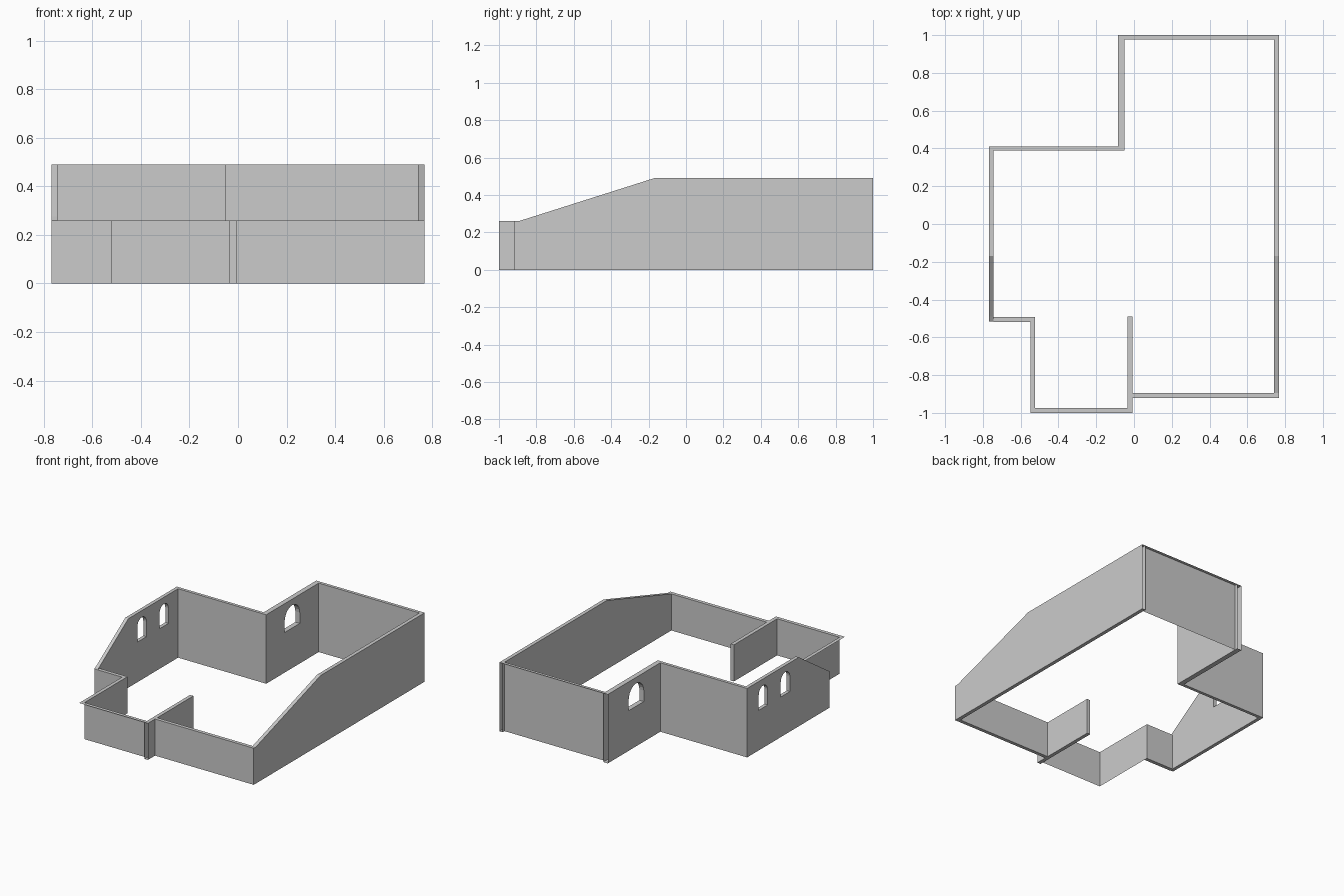
import bpy, bmesh, math
from mathutils import Vector

if "Cube" in bpy.data.objects:
    bpy.data.objects.remove(bpy.data.objects["Cube"])

TALL, LOW = 0.49, 0.26


def make_object(name, bm):
    mesh = bpy.data.meshes.new(name)
    bm.to_mesh(mesh)
    bm.free()
    ob = bpy.data.objects.new(name, mesh)
    bpy.context.collection.objects.link(ob)
    return ob


def prism(name, profile, x0, x1):
    """Extrude a (y, z) profile from x0 to x1."""
    bm = bmesh.new()
    face = bm.faces.new([bm.verts.new((x0, y, z)) for y, z in profile])
    ext = bmesh.ops.extrude_face_region(bm, geom=[face])
    moved = [v for v in ext["geom"] if isinstance(v, bmesh.types.BMVert)]
    bmesh.ops.translate(bm, verts=moved, vec=(x1 - x0, 0, 0))
    bmesh.ops.recalc_face_normals(bm, faces=bm.faces)
    return make_object(name, bm)


def wall(name, x0, x1, y0, y1, h):
    return prism(name, [(y0, 0), (y1, 0), (y1, h), (y0, h)], x0, x1)


def sheet(name, *quads):
    """Open single-sided panels."""
    bm = bmesh.new()
    for q in quads:
        bm.faces.new([bm.verts.new(p) for p in q])
    return make_object(name, bm)


def cut_arch(ob, y0, y1, x, sill=0.285, top=0.443):
    """Cut a round-headed window through a side wall."""
    r, c = (y1 - y0) / 2, (y0 + y1) / 2
    prof = [(y0, sill), (y1, sill)]
    prof += [(c + r * math.cos(a), top - r + r * math.sin(a))
             for a in [math.pi * i / 12 for i in range(13)]]
    cutter = prism("window_cutter", prof, x - 0.1, x + 0.1)
    cutter.hide_render = True
    mod = ob.modifiers.new("window", 'BOOLEAN')
    mod.operation, mod.solver, mod.object = 'DIFFERENCE', 'EXACT', cutter
    bpy.context.view_layer.update()
    deps = bpy.context.evaluated_depsgraph_get()
    ob.data = bpy.data.meshes.new_from_object(ob.evaluated_get(deps))
    ob.modifiers.clear()
    bpy.data.objects.remove(cutter)


def open_end(ob, y):
    """Remove the end cap lying at the given y."""
    bm = bmesh.new()
    bm.from_mesh(ob.data)
    caps = [f for f in bm.faces if all(abs(v.co.y - y) < 1e-4 for v in f.verts)]
    bmesh.ops.delete(bm, geom=caps, context='FACES')
    bm.to_mesh(ob.data)
    bm.free()


# Long east wall with sloping top
east = prism("east_wall", [(-0.92, 0), (1, 0), (1, TALL), (-0.17, TALL),
                           (-0.895, LOW), (-0.92, LOW)], 0.742, 0.768)
open_end(east, 1)

# West wall with sloping top and two arched windows
west = prism("west_wall", [(-0.515, 0), (0.41, 0), (0.41, TALL), (-0.17, TALL),
                           (-0.49, 0.275), (-0.515, LOW)], -0.768, -0.743)
cut_arch(west, -0.07, 0.033, -0.755)
cut_arch(west, 0.18, 0.28, -0.755)

# Inner corner walls, one with a wide arched window
mid = wall("recess_side_wall", -0.085, -0.05, 0.388, 1, TALL)
cut_arch(mid, 0.595, 0.765, -0.07, top=0.447)
open_end(mid, 1)
wall("recess_back_wall", -0.743, -0.085, 0.388, 0.41, TALL)

# Low front walls
wall("south_wall", -0.008, 0.742, -0.92, -0.895, LOW)
wall("south_stub_wall", -0.743, -0.524, -0.518, -0.492, LOW)
porch = wall("porch_side_wall", -0.034, -0.008, -1, -0.49, LOW)
open_end(porch, -1)

# Panels with an overhanging top strip
def capped_panel(name, p, q, out, h):
    p, q, o = Vector((*p, 0)), Vector((*q, 0)), Vector((*out, 0))
    z = Vector((0, 0, h))
    sheet(name, (p, q, q + z, p + z), (p + z, q + z, q + z + o, p + z + o))


capped_panel("north_wall", (0.742, 0.978), (-0.05, 0.978), (0, 0.022), TALL)
capped_panel("porch_front_wall", (-0.524, -0.975), (-0.034, -0.975), (0, -0.025), LOW)
capped_panel("porch_west_wall", (-0.524, -0.518), (-0.524, -0.975), (-0.025, 0), LOW)
sheet("porch_corner_cap", [(x, y, LOW) for x, y in
      [(-0.549, -1), (-0.524, -1), (-0.524, -0.975), (-0.549, -0.975)]])
